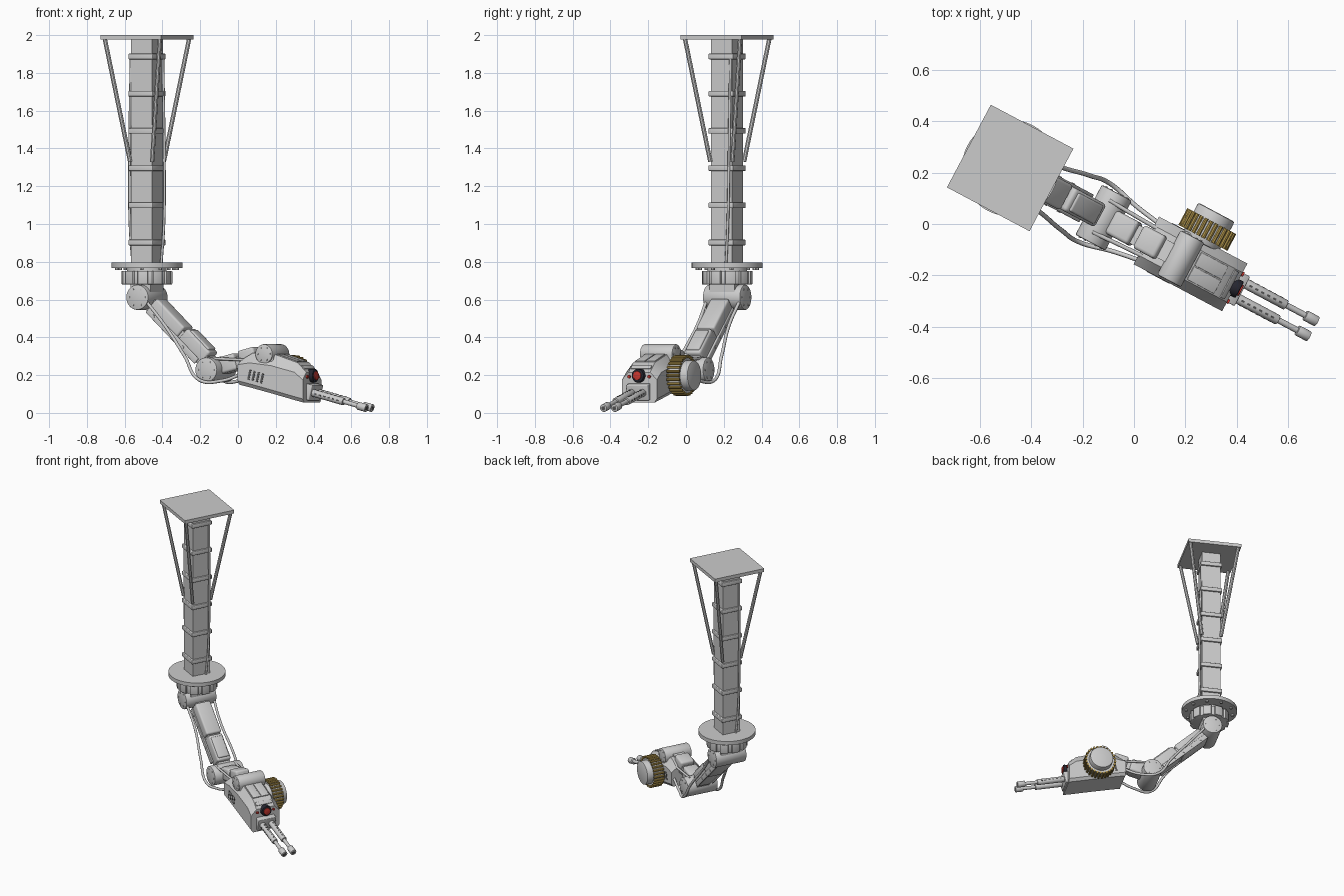
import bpy, bmesh, math
from mathutils import Matrix, Vector

if "Cube" in bpy.data.objects:
    bpy.data.objects.remove(bpy.data.objects["Cube"], do_unlink=True)


def material(name, rgb):
    m = bpy.data.materials.new(name)
    m.use_nodes = True
    m.diffuse_color = (*rgb, 1)
    m.node_tree.nodes["Principled BSDF"].inputs["Base Color"].default_value = (*rgb, 1)
    return m


GREY = material("light_grey", (0.6, 0.6, 0.6))
DARK = material("vent_dark", (0.1, 0.1, 0.1))
BLACK = material("lens_black", (0.02, 0.02, 0.03))
RED = material("lens_red", (0.6, 0.04, 0.03))
BRASS = material("brass", (0.5, 0.34, 0.08))

T = Matrix.Translation
ROOT = T((-0.482, 0.218, 0)) @ Matrix.Rotation(math.radians(-28), 4, 'Z')
FLAT = Matrix.Identity(4)


def frame(x, z, pitch):
    """Frame at (x, 0, z) whose x axis dips by pitch degrees."""
    return T((x, 0, z)) @ Matrix.Rotation(math.radians(pitch), 4, 'Y')


def finish(name, bm, mat, f):
    bmesh.ops.recalc_face_normals(bm, faces=bm.faces)
    me = bpy.data.meshes.new(name)
    bm.to_mesh(me)
    bm.free()
    me.materials.append(mat)
    ob = bpy.data.objects.new(name, me)
    bpy.context.collection.objects.link(ob)
    ob.matrix_world = ROOT @ f
    bpy.ops.object.select_all(action='DESELECT')
    ob.select_set(True)
    bpy.context.view_layer.objects.active = ob
    bpy.ops.object.shade_smooth_by_angle(angle=math.radians(35))
    return ob


def box(name, loc, size, f=FLAT, mat=GREY, bevel=0.0):
    bm = bmesh.new()
    bmesh.ops.create_cube(bm, size=1, matrix=T(loc) @ Matrix.Diagonal((*size, 1)))
    if bevel:
        bmesh.ops.bevel(bm, geom=bm.edges[:], offset=bevel, segments=3,
                        profile=0.5, affect='EDGES')
    return finish(name, bm, mat, f)


def cyl(name, a, b, r, f=FLAT, mat=GREY, sides=32, bevel=0.0):
    a, b = Vector(a), Vector(b)
    bm = bmesh.new()
    m = T((a + b) / 2) @ (b - a).to_track_quat('Z', 'Y').to_matrix().to_4x4()
    bmesh.ops.create_cone(bm, cap_ends=True, segments=sides, radius1=r, radius2=r,
                          depth=(b - a).length, matrix=m)
    if bevel:
        rim = [e for e in bm.edges if any(len(g.verts) > 4 for g in e.link_faces)]
        bmesh.ops.bevel(bm, geom=rim, offset=bevel, segments=2, profile=0.5, affect='EDGES')
    return finish(name, bm, mat, f)


def cable(name, pts, r):
    cu = bpy.data.curves.new(name, 'CURVE')
    cu.dimensions = '3D'
    cu.bevel_depth, cu.bevel_resolution, cu.resolution_u = r, 2, 8
    cu.use_fill_caps = True
    sp = cu.splines.new('BEZIER')
    sp.bezier_points.add(len(pts) - 1)
    for p, co in zip(sp.bezier_points, pts):
        p.co = co
        p.handle_left_type = p.handle_right_type = 'AUTO'
    cu.materials.append(GREY)
    ob = bpy.data.objects.new(name, cu)
    bpy.context.collection.objects.link(ob)
    ob.matrix_world = ROOT


# Ceiling plate, column, clamp bands and struts
box("ceiling_plate", (0, 0, 1.988), (0.364, 0.364, 0.024))
box("column", (0, 0, 1.385), (0.125, 0.125, 1.19))
for i in range(6):
    box("column_band", (0, 0, 0.902 + 0.197 * i), (0.147, 0.147, 0.03), bevel=0.004)
for sx in (-1, 1):
    for sy in (-1, 1):
        cyl("strut", (sx * 0.165, sy * 0.165, 1.98), (sx * 0.066, sy * 0.066, 1.33),
            0.012, sides=8)
    cable("column_cable", [(sx * 0.066, sx * 0.055, 1.9), (sx * 0.076, sx * 0.052, 1.4),
                           (sx * 0.078, sx * 0.045, 1.0), (sx * 0.07, sx * 0.03, 0.79)], 0.007)

# Rotating flange and collar
cyl("flange", (0, 0, 0.768), (0, 0, 0.795), 0.188, sides=48)
cyl("collar_neck", (0, 0, 0.745), (0, 0, 0.77), 0.105)
cyl("collar", (0, 0, 0.68), (0, 0, 0.752), 0.122, bevel=0.005)
for i in range(10):
    turn = Matrix.Rotation(math.tau * i / 10, 4, 'Z')
    box("collar_rib", (0.118, 0, 0.716), (0.028, 0.055, 0.072), turn, bevel=0.004)
    cyl("flange_bolt", (0.16, 0, 0.757), (0.16, 0, 0.77), 0.01, turn, sides=8)
box("shoulder_block", (0, 0, 0.655), (0.12, 0.15, 0.07))


# Joints with bolt rings on both ends
def joint(name, x, z, r, half):
    cyl(name, (x, -half, z), (x, half, z), r, bevel=0.006)
    for s in (-1, 1):
        for i in range(6):
            a = math.tau * i / 6
            bx, bz = x + 0.7 * r * math.cos(a), z + 0.7 * r * math.sin(a)
            cyl(name + "_bolt", (bx, s * half, bz), (bx, s * (half + 0.003), bz),
                0.005, sides=8)


joint("shoulder_joint", 0, 0.612, 0.067, 0.112)
joint("elbow_joint", 0.412, 0.228, 0.066, 0.11)
joint("wrist_joint", 0.752, 0.312, 0.052, 0.098)

# Upper arm
ARM = frame(0, 0.612, 43)
box("upper_arm_core", (0.28, 0, 0), (0.46, 0.09, 0.07), ARM)
box("upper_arm_rear_shell", (0.18, 0, 0.005), (0.23, 0.11, 0.1), ARM, bevel=0.012)
box("upper_arm_front_shell", (0.40, 0, 0.012), (0.19, 0.1, 0.1), ARM, bevel=0.014)
box("upper_arm_pad", (0.4, 0, 0.06), (0.15, 0.08, 0.02), ARM, bevel=0.008)
for s in (-1, 1):
    box("arm_side_rail", (0.27, s * 0.055, -0.025), (0.4, 0.012, 0.035), ARM, bevel=0.004)
    for t in (0.12, 0.2, 0.28, 0.36):
        cyl("rail_bolt", (t, s * 0.06, -0.025), (t, s * 0.064, -0.025), 0.008, ARM, sides=8)

# Forearm
FORE = frame(0.412, 0.228, -14)
box("forearm_core", (0.17, 0, 0), (0.3, 0.08, 0.06), FORE)
box("forearm_rear_shell", (0.095, 0, 0.01), (0.105, 0.1, 0.09), FORE, bevel=0.014)
box("forearm_front_shell", (0.22, 0, 0.012), (0.1, 0.1, 0.095), FORE, bevel=0.014)

# Hoses looping past the elbow
for s in (-1, 1):
    cable("arm_hose", [(0.04, s * 0.1, 0.6), (0.16, s * 0.095, 0.46), (0.29, s * 0.12, 0.3),
                       (0.38, s * 0.128, 0.175), (0.5, s * 0.1, 0.17),
                       (0.62, s * 0.08, 0.21)], 0.009)
    cable("forearm_hose", [(0.4, s * 0.07, 0.29), (0.5, s * 0.065, 0.285),
                           (0.63, s * 0.06, 0.28)], 0.008)

# Head shell lofted through slices: x, top, shoulder height, bottom
SLICES = [(0.60, 0.28, 0.255, 0.15), (0.67, 0.318, 0.265, 0.134), (0.80, 0.31, 0.25, 0.102),
          (0.94, 0.265, 0.215, 0.066), (0.99, 0.215, 0.175, 0.054)]
bm = bmesh.new()
rings = []
for x, top, mid, low in SLICES:
    half = [(0.09, low), (0.105, low + 0.02), (0.105, mid), (0.065, top)]
    outline = half + [(-y, z) for y, z in reversed(half)]
    rings.append([bm.verts.new((x, y, z)) for y, z in outline])
for r0, r1 in zip(rings, rings[1:]):
    for i in range(8):
        j = (i + 1) % 8
        bm.faces.new((r0[i], r0[j], r1[j], r1[i]))
bm.faces.new(rings[0])
bm.faces.new(rings[-1])
finish("head_shell", bm, GREY, FLAT)

# Head panels, brow and side vents
DECK = frame(0.87, 0.2875, 17.8)
for s in (-1, 1):
    box("deck_panel", (0, s * 0.031, 0.002), (0.125, 0.057, 0.008), DECK, bevel=0.002)
    box("wrist_bracket", (0.752, s * 0.075, 0.29), (0.1, 0.03, 0.06), bevel=0.006)
    for i in range(4):
        box("side_vent", (0.055 + 0.026 * i, s * 0.105, 0.068), (0.012, 0.004, 0.055),
            frame(0.60, 0.15, 14.2), DARK)
box("brow_strip", (0, 0, 0.002), (0.025, 0.12, 0.008), frame(0.965, 0.24, 45), bevel=0.002)

# Eye and indicator lamps
cyl("eye_housing", (0.97, 0, 0.197), (1.012, 0, 0.197), 0.036, mat=BLACK, bevel=0.005)
cyl("eye_lens", (1.01, 0, 0.197), (1.019, 0, 0.197), 0.024, mat=RED, bevel=0.004)
for s in (-1, 1):
    cyl("indicator_lamp", (0.98, s * 0.06, 0.192), (0.998, s * 0.06, 0.192), 0.009,
        mat=RED, sides=12)

# Twin barrels
GUN = frame(0.99, 0.112, 14.2)
box("gun_mount", (0.005, 0, 0), (0.04, 0.13, 0.085), GUN, bevel=0.005)
for s in (-1, 1):
    y = s * 0.033
    cyl("barrel_sleeve", (0, y, 0), (0.215, y, 0), 0.02, GUN, sides=20, bevel=0.003)
    cyl("barrel", (0.2, y, 0), (0.31, y, 0), 0.012, GUN, sides=16)
    cyl("muzzle", (0.302, y, 0), (0.356, y, 0), 0.021, GUN, sides=20, bevel=0.003)
    cyl("muzzle_bore", (0.355, y, 0), (0.357, y, 0), 0.011, GUN, DARK, sides=16)
    for i in range(6):
        x = 0.05 + 0.027 * i
        box("top_vent", (x, y, 0.019), (0.013, 0.008, 0.004), GUN, DARK)
        box("outer_vent", (x, y + s * 0.019, 0), (0.013, 0.004, 0.008), GUN, DARK)

# Ammunition drum with a ring of rounds
DRUM = T((0.79, 0, 0.198))
cyl("drum", (0, 0.09, 0), (0, 0.225, 0), 0.08, DRUM, sides=40, bevel=0.008)
cyl("drum_belt", (0, 0.118, 0), (0, 0.18, 0), 0.096, DRUM, sides=40)
for i in range(28):
    spin = DRUM @ Matrix.Rotation(math.tau * i / 28, 4, 'Y')
    cyl("round", (0.1, 0.112, 0), (0.1, 0.186, 0), 0.008, spin, BRASS, sides=8)
